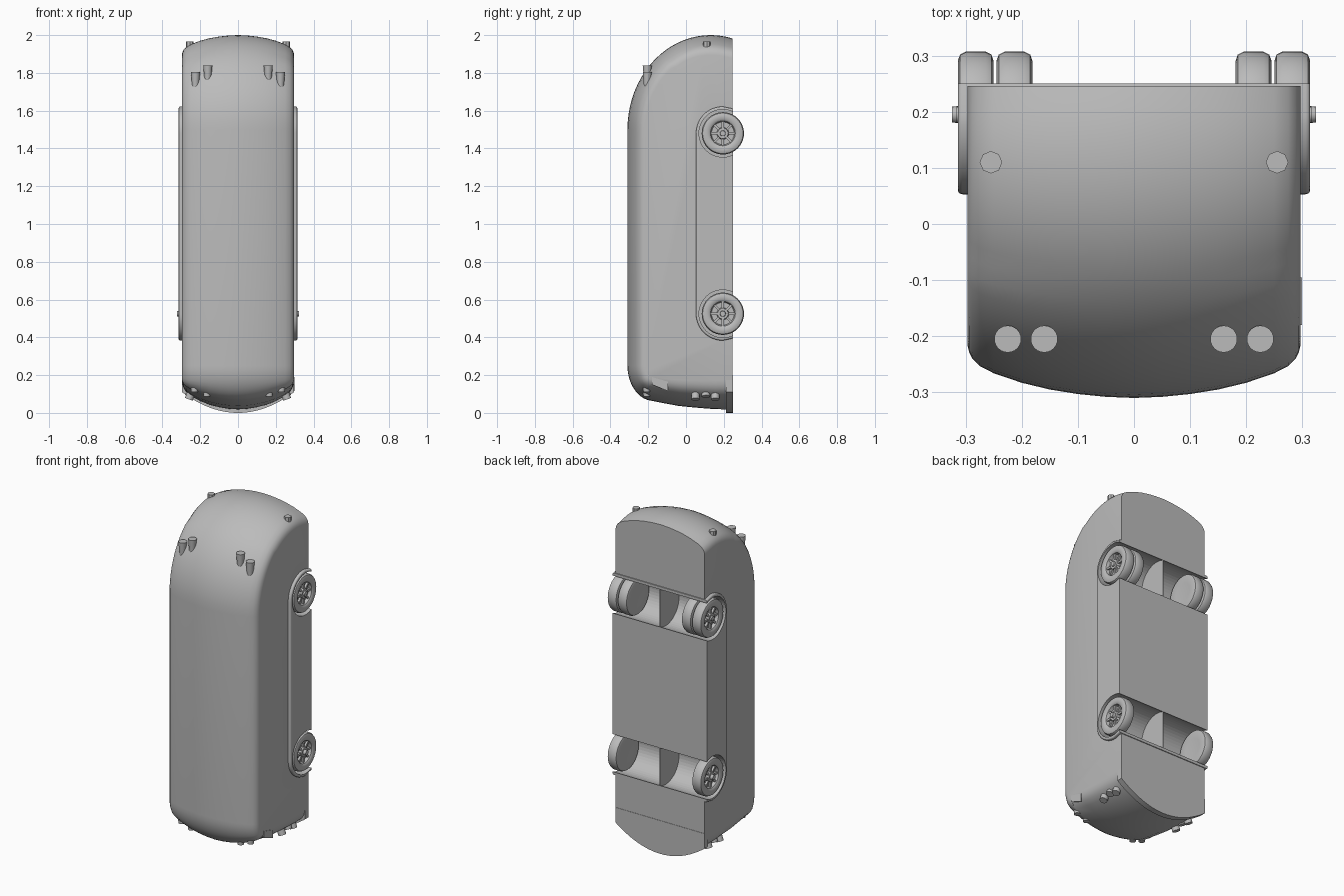
import bpy, bmesh, math
from mathutils import Matrix, Vector

cube = bpy.data.objects.get("Cube")
if cube:
    bpy.data.objects.remove(cube, do_unlink=True)

grey = bpy.data.materials.new("plain grey")
grey.use_nodes = True
SHADE = (0.5, 0.5, 0.5, 1)
grey.diffuse_color = SHADE
grey.node_tree.nodes["Principled BSDF"].inputs["Base Color"].default_value = SHADE

HALF, UNDER = 0.297, 0.246
WHEEL_Y, WHEEL_Z = 0.195, (0.525, 1.48)


def finish(name, bm, smooth=True, helper=False):
    bmesh.ops.recalc_face_normals(bm, faces=bm.faces)
    mesh = bpy.data.meshes.new(name)
    bm.to_mesh(mesh)
    bm.free()
    obj = bpy.data.objects.new(name, mesh)
    bpy.context.collection.objects.link(obj)
    mesh.materials.append(grey)
    if helper:
        obj.hide_render = True
        obj.hide_set(True)
    elif smooth:
        bpy.ops.object.select_all(action='DESELECT')
        obj.select_set(True)
        bpy.context.view_layer.objects.active = obj
        bpy.ops.object.shade_smooth_by_angle(angle=math.radians(35))
    return obj


def prism(bm, points, offset):
    """Extrude a flat outline along a vector."""
    face = bm.faces.new([bm.verts.new(p) for p in points])
    out = bmesh.ops.extrude_face_region(bm, geom=[face])["geom"]
    bmesh.ops.translate(bm, vec=offset, verts=[v for v in out if isinstance(v, bmesh.types.BMVert)])


def rod(bm, centre, r1, r2, depth, axis, sides=24):
    turn = Vector((0, 0, 1)).rotation_difference(Vector(axis)).to_matrix().to_4x4()
    bmesh.ops.create_cone(bm, cap_ends=True, segments=sides, radius1=r1, radius2=r2,
                          depth=depth, matrix=Matrix.Translation(centre) @ turn)


# Shell: crowned cross-section swept round the nose, roof and tail
def shell():
    path = [(UNDER, 0.018), (0.15, 0.02), (0.05, 0.028), (-0.04, 0.037), (-0.11, 0.05)]
    for i in range(11):
        a = math.radians(76 - 7.6 * i)
        path.append((-0.17 - 0.14 * math.cos(a), 0.25 - 0.187 * math.sin(a)))
    stop = math.acos((UNDER - 0.13) / 0.44)
    for i in range(23):
        a = math.pi + (stop - math.pi) * i / 22
        path.append((0.13 + 0.44 * math.cos(a), 1.5 + 0.5 * math.sin(a)))
    half = [(0, 0), (0.05, 0.002), (0.1, 0.007), (0.15, 0.015), (0.2, 0.027), (0.25, 0.044),
            (0.275, 0.057), (0.288, 0.07), (0.294, 0.082), (HALF, 0.095)]
    cross = [(-x, d) for x, d in reversed(half[1:])] + half
    bm = bmesh.new()
    rows = []
    for i, (y, z) in enumerate(path):
        a, b = path[max(i - 1, 0)], path[min(i + 1, len(path) - 1)]
        n = Vector((a[1] - b[1], b[0] - a[0])).normalized()
        if i == 0 or i == len(path) - 1:
            n = Vector((0, -1 if i == 0 else 1))
        swell = 1.65 - 0.65 * min(1, i / 10) if i < 11 else 1.0 + 0.1 * (z > 1.9)
        rows.append([bm.verts.new((x, y - n.x * d * swell, z - n.y * d * swell)) for x, d in cross])
    for r, s in zip(rows, rows[1:]):
        for j in range(len(cross) - 1):
            bm.faces.new((r[j], r[j + 1], s[j + 1], s[j]))
    bm.faces.new([r[0] for r in rows])
    bm.faces.new([r[-1] for r in rows])
    bm.faces.new(rows[0] + rows[-1][::-1])
    return finish("body_shell", bm)


# Lower side skirt with rounded ends over the wheels
def skirt():
    outline, r = [(UNDER + 0.004, WHEEL_Z[0] - 0.13)], 0.142
    for z, start in zip(WHEEL_Z, (270, 180)):
        for i in range(13):
            a = math.radians(start - 90 * i / 12)
            outline.append((WHEEL_Y + r * math.cos(a), z + r * math.sin(a)))
    outline.append((UNDER + 0.004, WHEEL_Z[1] + 0.13))
    bm = bmesh.new()
    prism(bm, [(-0.314, y, z) for y, z in outline], (0.628, 0, 0))
    rims = [e for e in bm.edges if abs(e.verts[0].co.x - e.verts[1].co.x) < 1e-5
            and min(v.co.y for v in e.verts) < 0.2]
    bmesh.ops.bevel(bm, geom=rims, offset=0.008, segments=3, affect='EDGES', profile=0.5)
    return finish("side_skirt", bm)


# Wheel wells, left and right, parted by a thin centre wall
bm = bmesh.new()
for side in (-1, 1):
    for z in WHEEL_Z:
        rod(bm, (side * 0.252, WHEEL_Y, z), 0.126, 0.126, 0.5, (1, 0, 0), 48)
wells = finish("wheel_well_cutter", bm, helper=True)
for obj in (shell(), skirt()):
    cut = obj.modifiers.new("wheel wells", 'BOOLEAN')
    cut.operation, cut.solver, cut.object = 'DIFFERENCE', 'EXACT', wells

# Front bumper lip
bm = bmesh.new()
arc = [(x, 0.213, 1.25 * x * x) for x in (HALF * i / 12 for i in range(-12, 13))]
prism(bm, arc + [(HALF, 0.213, 0.2), (-HALF, 0.213, 0.2)], (0, 0.035, 0))
finish("bumper_lip", bm)


# Wheels: turned tyre, dished rim, spokes and hub
def wheel(name, side, x, z, hub):
    bm = bmesh.new()
    profile = [(0.0, 0.005), (0.06, 0.003), (0.095, 0.0), (0.107, 0.004), (0.112, 0.014),
               (0.112, 0.05), (0.107, 0.06), (0.096, 0.064), (0.076, 0.064), (0.07, 0.06),
               (0.066, 0.058), (0.06, 0.04), (0.0, 0.038)]
    verts = [bm.verts.new((w, r, 0)) for r, w in profile]
    edges = [bm.edges.new(pair) for pair in zip(verts, verts[1:])]
    bmesh.ops.spin(bm, geom=verts + edges, cent=(0, 0, 0), axis=(1, 0, 0),
                   angle=math.tau, steps=40, use_duplicate=False)
    bmesh.ops.remove_doubles(bm, verts=bm.verts, dist=1e-4)
    for i in range(8):
        turn = Matrix.Rotation(math.tau * i / 8, 4, 'X')
        bmesh.ops.create_cube(bm, size=1, matrix=turn @ Matrix.Translation((0.044, 0.043, 0))
                              @ Matrix.Diagonal((0.016, 0.042, 0.012, 1)))
    rod(bm, (0.045, 0, 0), 0.034, 0.028, 0.025, (1, 0, 0))
    rod(bm, (hub / 2 + 0.02, 0, 0), 0.018, 0.014, hub - 0.04, (1, 0, 0), 16)
    bmesh.ops.transform(bm, matrix=Matrix.Translation((side * x, WHEEL_Y, z))
                        @ Matrix.Diagonal((side, 1, 1, 1)), verts=bm.verts)
    finish(name, bm)


for side, label in ((1, "left"), (-1, "right")):
    wheel(f"front_wheel_{label}", side, 0.25, WHEEL_Z[0], 0.074)
    wheel(f"rear_outer_wheel_{label}", side, 0.25, WHEEL_Z[1], 0.066)
    wheel(f"rear_inner_wheel_{label}", side, 0.181, WHEEL_Z[1], 0.066)

    # Roof marker lamps at the tail and nose, and tail side lamps
    bm = bmesh.new()
    for x, low, high in ((0.225, 1.705, 1.805), (0.16, 1.745, 1.838)):
        rod(bm, (side * x, -0.205, (low + high) / 2), 0.016, 0.024, high - low, (0, 0, 1))
    for x, low in ((0.23, 0.11), (0.165, 0.088)):
        rod(bm, (side * x, -0.208, low + 0.045), 0.018, 0.023, 0.09, (0, 0, 1))
    rod(bm, (side * 0.255, 0.11, 1.93), 0.02, 0.02, 0.07, (0, 0, 1), 8)
    finish(f"marker_lamps_{label}", bm)

    # Headlamp cluster on the nose corner
    bm = bmesh.new()
    for y, z in ((0.05, 0.07), (0.105, 0.085), (0.155, 0.07)):
        rod(bm, (side * 0.25, y, z + 0.03), 0.022, 0.022, 0.06, (side * 0.35, 0, -1))
    finish(f"headlamps_{label}", bm)

# Driver's side window plate
bm = bmesh.new()
prism(bm, [(0.293, y, z) for y, z in ((-0.18, 0.19), (-0.095, 0.165), (-0.095, 0.115), (-0.18, 0.15))],
      (0.006, 0, 0))
finish("driver_window", bm, smooth=False)
